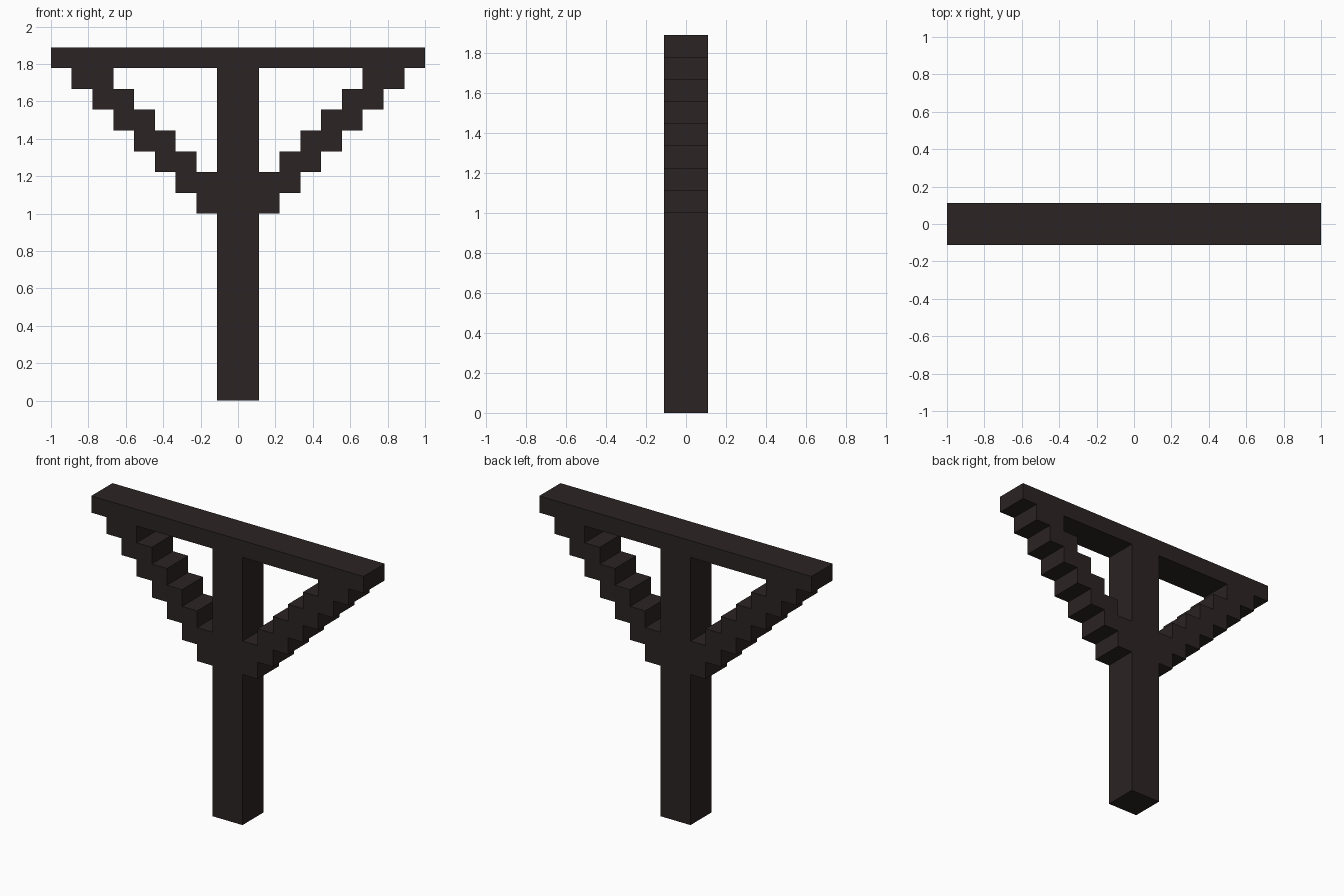
import bpy, bmesh

if "Cube" in bpy.data.objects:
    bpy.data.objects.remove(bpy.data.objects["Cube"])

U = 1 / 9  # voxel grid unit: the beam is 18 units long

wood = bpy.data.materials.new("dark wood")
wood.diffuse_color = (0.025, 0.017, 0.017, 1)
wood.use_nodes = True
wood.node_tree.nodes["Principled BSDF"].inputs["Base Color"].default_value = wood.diffuse_color


def extruded(name, outline):
    """Extrude an x/z outline (grid units) from y = -1 to y = +1 unit."""
    bm = bmesh.new()
    face = bm.faces.new([bm.verts.new((x * U, -U, z * U)) for x, z in outline])
    side = bmesh.ops.extrude_face_region(bm, geom=[face])["geom"]
    moved = [v for v in side if isinstance(v, bmesh.types.BMVert)]
    bmesh.ops.translate(bm, verts=moved, vec=(0, 2 * U, 0))
    bmesh.ops.recalc_face_normals(bm, faces=bm.faces)
    mesh = bpy.data.meshes.new(name)
    bm.to_mesh(mesh)
    bm.free()
    mesh.materials.append(wood)
    obj = bpy.data.objects.new(name, mesh)
    bpy.context.collection.objects.link(obj)
    return obj


# Upright post and top beam
extruded("post", [(-1, 0), (1, 0), (1, 16), (-1, 16)])
extruded("top_beam", [(-9, 16), (9, 16), (9, 17), (-9, 17)])

# Stepped diagonal braces: underside steps going out, upper steps coming back
outline = [(1, 9)]
for k in range(7):
    outline += [(k + 2, 9 + k), (k + 2, 10 + k)]
for k in range(6, 1, -1):
    outline += [(k, 10 + k), (k, 9 + k)]
outline.append((1, 11))
braces = extruded("stepped_braces", outline)
braces.modifiers.new("mirror", 'MIRROR').use_axis[0] = True
